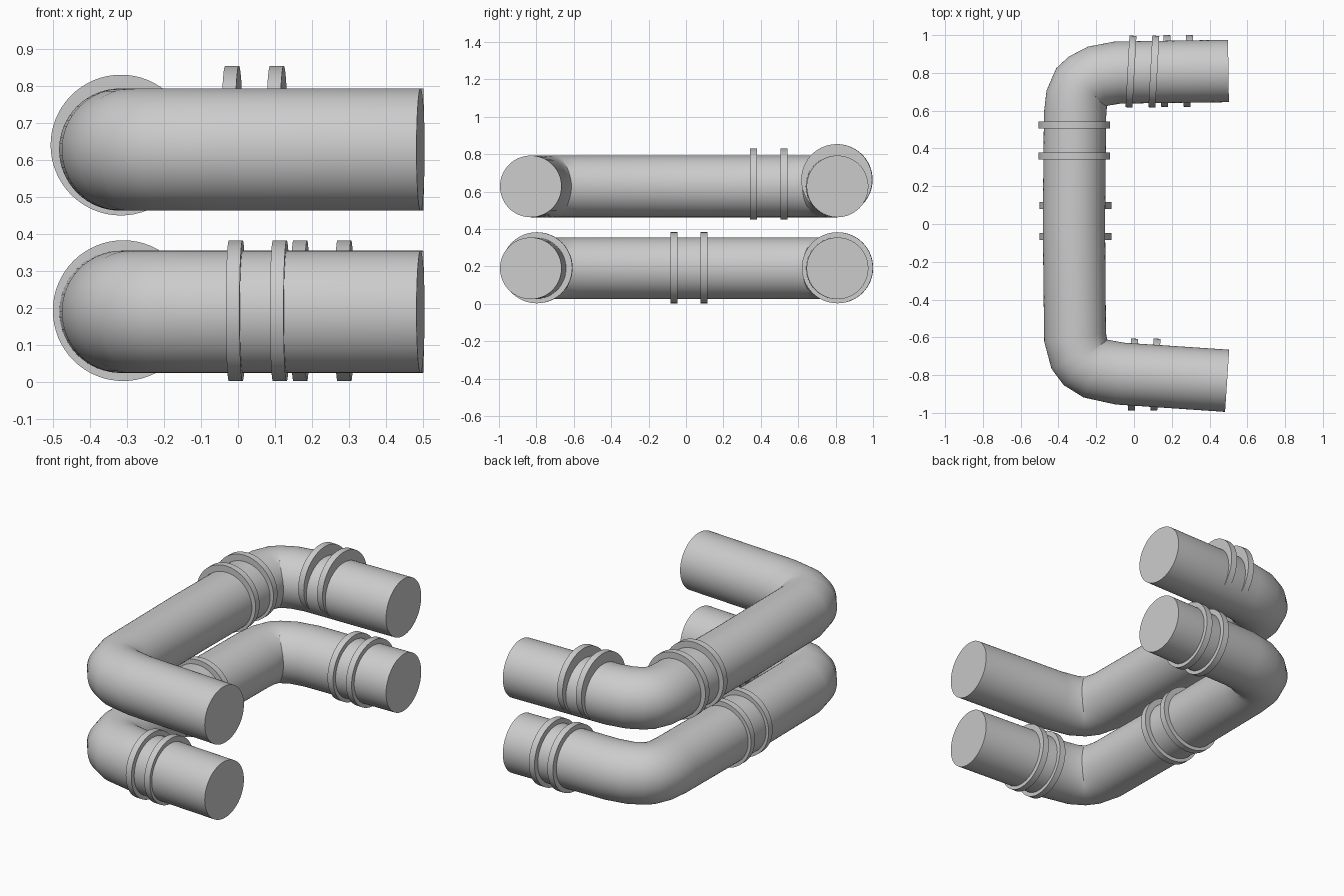
import bpy, bmesh, math
from mathutils import Vector

if "Cube" in bpy.data.objects:
    bpy.data.objects.remove(bpy.data.objects["Cube"])

PIPE_R, RING_R, RING_W = 0.165, 0.19, 0.037


def finish(name, bm, angle):
    bmesh.ops.recalc_face_normals(bm, faces=bm.faces)
    mesh = bpy.data.meshes.new(name)
    bm.to_mesh(mesh)
    bm.free()
    ob = bpy.data.objects.new(name, mesh)
    bpy.context.collection.objects.link(ob)
    bpy.ops.object.select_all(action='DESELECT')
    bpy.context.view_layer.objects.active = ob
    ob.select_set(True)
    bpy.ops.object.shade_smooth_by_angle(angle=math.radians(angle))
    return ob


def tube(name, path, z, radius, bevel, segs=64, bevel_segs=3, angle=40):
    """Sweep a circle along a flat path, cap it and round the cap edges."""
    pts = [Vector((x, y, z)) for x, y in path]
    bm = bmesh.new()
    loops = []
    for i, p in enumerate(pts):
        before = (p - pts[i - 1]).normalized() if i else Vector()
        after = (pts[i + 1] - p).normalized() if i < len(pts) - 1 else Vector()
        t = (before + after).normalized()
        side = Vector((-t.y, t.x, 0))
        loops.append([bm.verts.new(p + radius * (side * math.cos(a) + Vector((0, 0, math.sin(a)))))
                      for a in (2 * math.pi * k / segs for k in range(segs))])
    for a, b in zip(loops, loops[1:]):
        for k in range(segs):
            n = (k + 1) % segs
            bm.faces.new((a[k], a[n], b[n], b[k]))
    caps = [bm.faces.new(loops[0]), bm.faces.new(loops[-1])]
    edges = list({e for f in caps for e in f.edges})
    bmesh.ops.bevel(bm, geom=edges, offset=bevel, segments=bevel_segs,
                    profile=0.5, affect='EDGES')
    return finish(name, bm, angle)


def ring(name, x, y, z, direction):
    c, d = Vector((x, y)), Vector(direction).normalized() * RING_W / 2
    tube(name, [c - d, c + d], z, RING_R, 0.008)


# Centre line of both C-shaped pipes, seen from above
path = [(0.5, 0.81), (-0.085, 0.802), (-0.19, 0.783), (-0.252, 0.75),
        (-0.278, 0.728), (-0.303, 0.667), (-0.312, 0.58), (-0.318, 0.0),
        (-0.312, -0.6), (-0.288, -0.695), (-0.261, -0.731),
        (-0.206, -0.765), (-0.075, -0.792), (0.493, -0.83)]

# Pipes
for label, z in (("lower", 0.19), ("upper", 0.628)):
    tube(label + "_pipe", path, z, PIPE_R, 0.017)

# Collar rings, in pairs: name, centres, height, axis
collars = [
    ("lower_back_collar", [(0.168, 0.81), (0.287, 0.81)], 0.193, (1, -0.04)),
    ("lower_middle_collar", [(-0.31, -0.065), (-0.31, 0.097)], 0.193, (0, 1)),
    ("lower_front_collar", [(-0.006, -0.797), (0.113, -0.797)], 0.193, (1, -0.045)),
    ("upper_back_collar", [(-0.016, 0.807), (0.105, 0.807)], 0.664, (1, -0.055)),
    ("upper_middle_collar", [(-0.316, 0.36), (-0.316, 0.525)], 0.64, (0, 1)),
]
for name, centres, z, axis in collars:
    for i, (x, y) in enumerate(centres):
        ring(f"{name}_{i + 1}", x, y, z, axis)
